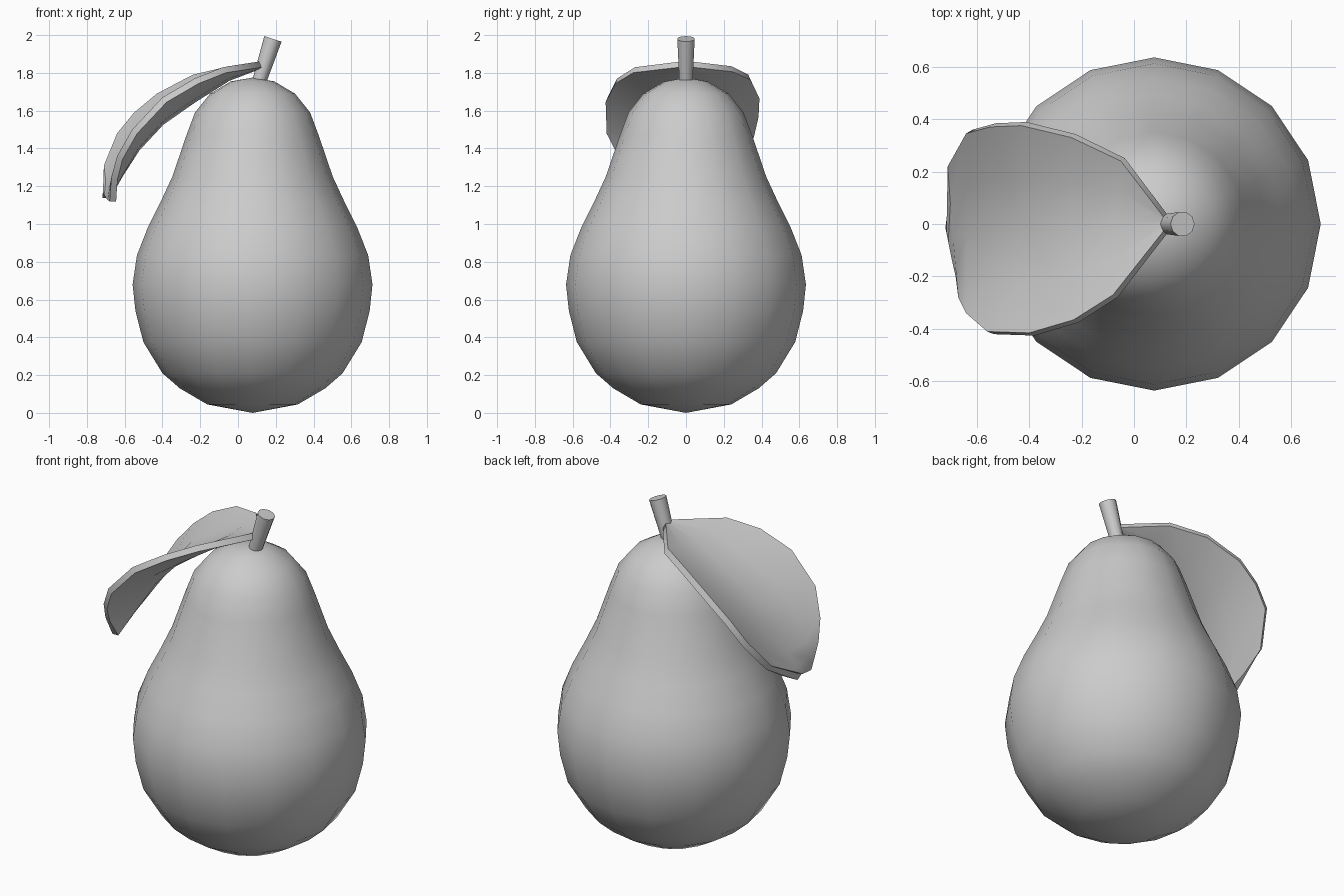
import bpy, bmesh, math
from mathutils import Vector

cube = bpy.data.objects.get("Cube")
if cube:
    bpy.data.objects.remove(cube, do_unlink=True)

grey = bpy.data.materials.new("plain_grey")
grey.use_nodes = True
colour = (0.6, 0.6, 0.6, 1)
grey.diffuse_color = colour
grey.node_tree.nodes["Principled BSDF"].inputs["Base Color"].default_value = colour


def finish(name, bm, angle):
    """Turn a bmesh into a smooth-shaded object."""
    bmesh.ops.recalc_face_normals(bm, faces=bm.faces)
    mesh = bpy.data.meshes.new(name)
    bm.to_mesh(mesh)
    bm.free()
    mesh.materials.append(grey)
    obj = bpy.data.objects.new(name, mesh)
    bpy.context.collection.objects.link(obj)
    bpy.ops.object.select_all(action='DESELECT')
    obj.select_set(True)
    bpy.context.view_layer.objects.active = obj
    bpy.ops.object.shade_smooth_by_angle(angle=math.radians(angle))
    return obj


def skin(bm, rows, closed):
    """Bridge neighbouring rows of vertices with quads."""
    for a, b in zip(rows, rows[1:]):
        n = len(a)
        for i in range(n if closed else n - 1):
            j = (i + 1) % n
            bm.faces.new((a[i], a[j], b[j], b[i]))


# Fruit body: a sixteen-sided lathe of (radius, height)
profile = [(0.24, 0.045), (0.385, 0.13), (0.477, 0.21), (0.578, 0.375),
           (0.62, 0.54), (0.635, 0.68), (0.612, 0.835), (0.555, 0.98),
           (0.49, 1.11), (0.425, 1.25), (0.35, 1.47), (0.305, 1.59),
           (0.225, 1.69), (0.115, 1.755)]
cx, sides = 0.077, 16
bm = bmesh.new()
rings = [[bm.verts.new((cx + r * math.cos(math.tau * i / sides),
                        r * math.sin(math.tau * i / sides), z))
          for i in range(sides)] for r, z in profile]
skin(bm, rings, True)
for ring, z in ((rings[0], 0), (rings[-1], 1.775)):
    pole = bm.verts.new((cx, 0, z))
    for i in range(sides):
        bm.faces.new((ring[i], ring[(i + 1) % sides], pole))
finish("fruit_body", bm, 60)

# Stem: a leaning tapered cylinder
foot, top = Vector((0.098, 0, 1.71)), Vector((0.185, 0, 1.98))
axis = top - foot
bm = bmesh.new()
bmesh.ops.create_cone(bm, cap_ends=True, segments=10, radius1=0.035,
                      radius2=0.048, depth=axis.length)
bmesh.ops.rotate(bm, verts=bm.verts,
                 matrix=axis.to_track_quat('Z', 'Y').to_matrix())
bmesh.ops.translate(bm, verts=bm.verts, vec=(foot + top) / 2)
finish("stem", bm, 40)

# Leaf: cupped cross-sections given as back edge, midrib, front edge
sections = [
    ((0.11, 0.03, 1.86), (0.11, 0, 1.855), (0.11, -0.03, 1.86)),
    ((-0.05, 0.24, 1.835), (-0.06, 0, 1.79), (-0.08, -0.27, 1.83)),
    ((-0.24, 0.33, 1.79), (-0.25, -0.01, 1.67), (-0.23, -0.365, 1.77)),
    ((-0.43, 0.375, 1.69), (-0.42, -0.02, 1.55), (-0.40, -0.415, 1.67)),
    ((-0.55, 0.37, 1.59), (-0.55, -0.03, 1.41), (-0.56, -0.41, 1.50)),
    ((-0.64, 0.345, 1.48), (-0.64, -0.04, 1.27), (-0.64, -0.34, 1.36)),
    ((-0.71, 0.22, 1.31), (-0.69, -0.05, 1.19), (-0.67, -0.28, 1.25)),
    ((-0.715, -0.03, 1.17), (-0.70, -0.11, 1.14), (-0.68, -0.20, 1.12)),
]
bm = bmesh.new()
rows = []
for section in sections:
    back, mid, front = map(Vector, section)
    row = []
    for t in (-1, -0.5, 0, 0.5, 1):
        # Parabola through the three section points
        p = mid + (front - back) * (t / 2) + ((front + back) / 2 - mid) * t * t
        row.append(bm.verts.new(p))
    rows.append(row)
skin(bm, rows, False)
leaf = finish("leaf", bm, 50)
if leaf.data.polygons[0].normal.z < 0:
    leaf.data.flip_normals()
solid = leaf.modifiers.new("thickness", 'SOLIDIFY')
solid.thickness = 0.035
solid.offset = -1
bpy.ops.object.modifier_apply(modifier=solid.name)
bpy.ops.object.shade_smooth_by_angle(angle=math.radians(50))
